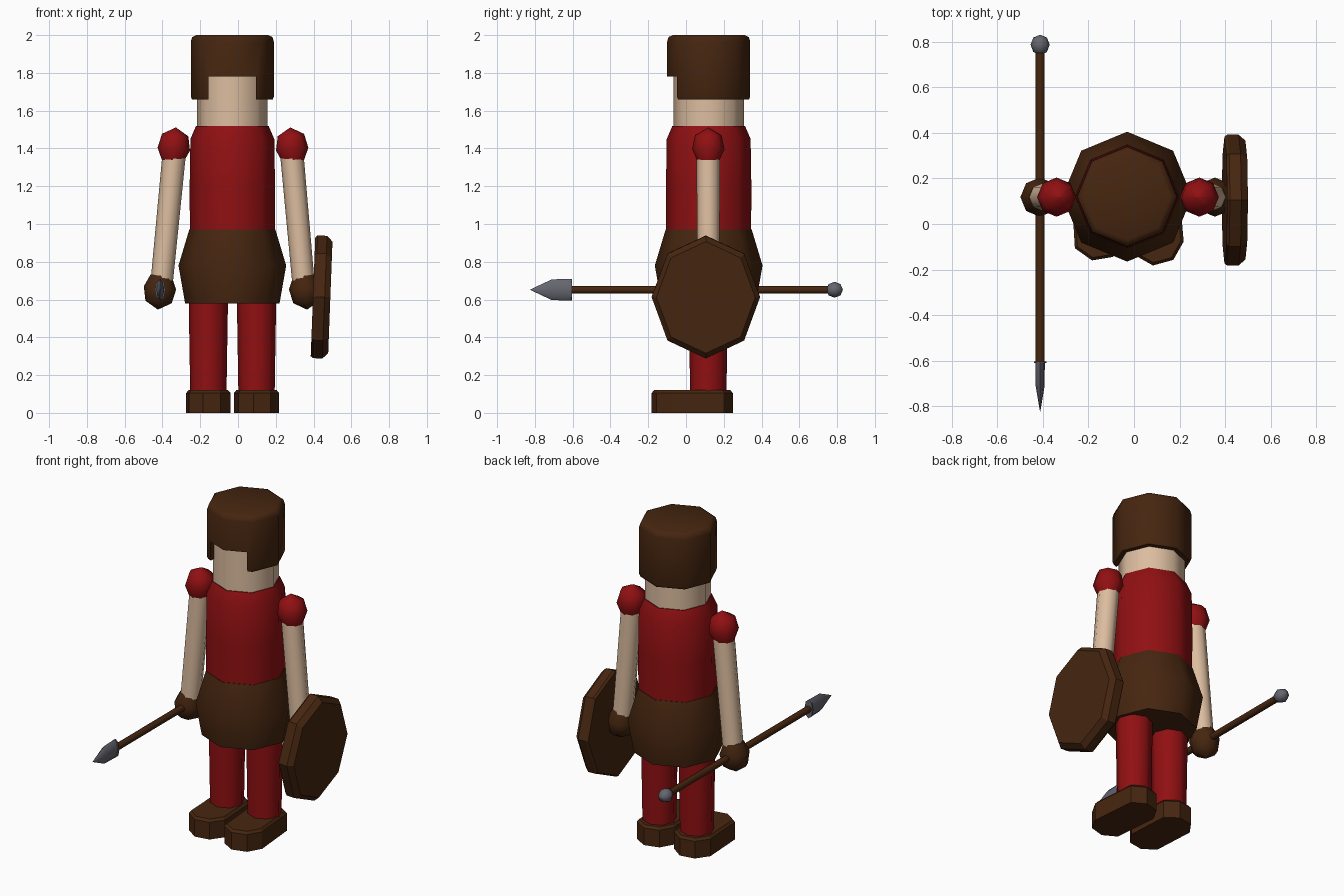
import bpy, bmesh, math
from mathutils import Matrix, Vector

if "Cube" in bpy.data.objects:
    bpy.data.objects.remove(bpy.data.objects["Cube"])


def material(name, rgb):
    m = bpy.data.materials.new(name)
    m.diffuse_color = (*rgb, 1)
    m.use_nodes = True
    m.node_tree.nodes["Principled BSDF"].inputs["Base Color"].default_value = m.diffuse_color
    return m


BROWN = material("brown_leather", (0.061, 0.019, 0.005))
RED = material("red_cloth", (0.28, 0.005, 0.006))
SKIN = material("skin", (0.72, 0.51, 0.35))
STEEL = material("grey_steel", (0.13, 0.13, 0.16))


def finish(name, bm, mat, matrix=Matrix(), smooth=None):
    bmesh.ops.remove_doubles(bm, verts=bm.verts, dist=1e-5)
    bmesh.ops.recalc_face_normals(bm, faces=bm.faces)
    bm.transform(matrix)
    me = bpy.data.meshes.new(name)
    bm.to_mesh(me)
    bm.free()
    me.materials.append(mat)
    ob = bpy.data.objects.new(name, me)
    bpy.context.collection.objects.link(ob)
    if smooth:
        smooth_by_angle(ob, smooth)
    return ob


def smooth_by_angle(ob, degrees):
    bpy.ops.object.select_all(action='DESELECT')
    ob.select_set(True)
    bpy.context.view_layer.objects.active = ob
    bpy.ops.object.shade_smooth_by_angle(angle=math.radians(degrees))


def loft(name, mat, profile, matrix=Matrix(), n=8, start=0, scale=(1, 1),
         toe=0, smooth=None):
    """Stack n-sided rings from (radius, height) pairs; toe pulls the front out."""
    bm = bmesh.new()
    rings = []
    for r, z in profile:
        ring = []
        for i in range(n):
            a = math.radians(start) + i * math.tau / n
            y = r * math.sin(a) * scale[1]
            if y < -1e-4:
                y -= toe
            ring.append(bm.verts.new((r * math.cos(a) * scale[0], y, z)))
        rings.append(ring)
    for lo, hi in zip(rings, rings[1:]):
        for i in range(n):
            j = (i + 1) % n
            bm.faces.new((lo[i], lo[j], hi[j], hi[i]))
    bm.faces.new(rings[0][::-1])
    bm.faces.new(rings[-1])
    return finish(name, bm, mat, matrix, smooth)


def at(x, y, z):
    return Matrix.Translation((x, y, z))


CX, CY = -0.03, 0.12
body = at(CX, CY, 0)

# Trunk and head
loft("tunic", RED, [(0.225, 0.97), (0.226, 1.2), (0.222, 1.45), (0.192, 1.52)],
     body, smooth=50)
loft("skirt", BROWN, [(0.25, 0.58), (0.285, 0.78), (0.228, 0.97)], body, smooth=50)
loft("head", SKIN, [(0.186, 1.5), (0.186, 1.9)], body, smooth=50)

# Helmet with a face opening
helmet = loft("helmet", BROWN, [(0.214, 1.66), (0.22, 1.675), (0.22, 1.965),
                                (0.212, 1.99), (0.19, 2.0)], body)
bm = bmesh.new()
bmesh.ops.create_cube(bm, size=1, matrix=at(CX, -0.125, 1.64)
                      @ Matrix.Diagonal((0.25, 0.35, 0.28, 1)))
cutter = finish("face_cutter", bm, BROWN)
cutter.hide_render = True
mod = helmet.modifiers.new("face_opening", 'BOOLEAN')
mod.operation, mod.solver, mod.object = 'DIFFERENCE', 'EXACT', cutter
bpy.context.view_layer.objects.active = helmet
bpy.ops.object.modifier_apply(modifier=mod.name)
bpy.data.objects.remove(cutter)
smooth_by_angle(helmet, 50)

# Legs and boots
for side, x, turn, toe in (("right", -0.157, -103, 0.17), ("left", 0.098, -97, 0.19)):
    loft(side + "_leg", RED, [(0.096, 0.1), (0.104, 0.6)], at(x, 0.118, 0), smooth=50)
    loft(side + "_boot", BROWN, [(0.121, 0), (0.121, 0.105), (0.108, 0.12)],
         at(x, 0.128, 0), start=turn, toe=toe)

# Arms, shoulders and hands
BALL = [(0.056, -0.086), (0.086, -0.02), (0.07, 0.055), (0.001, 0.095)]
for side, sx, hx, tilt in (("right", -0.338, -0.415, 1), ("left", 0.285, 0.357, -1)):
    top = Vector((sx, 0.118, 1.37))
    low = Vector((hx + tilt * 0.01, 0.118, 0.68))
    axis = top - low
    turn = Vector((0, 0, 1)).rotation_difference(axis).to_matrix().to_4x4()
    loft(side + "_arm", SKIN, [(0.059, 0), (0.062, axis.length)],
         Matrix.Translation(low) @ turn, smooth=50)
    loft(side + "_shoulder", RED, BALL, at(sx, 0.118, 1.416) @ turn, smooth=50)
    loft(side + "_hand", BROWN, BALL, at(hx, 0.118, 0.642) @ turn
         @ Matrix.Rotation(math.pi, 4, 'X'), smooth=50)

# Spear: shaft, butt ball and flattened blade along the y axis
forward = at(-0.412, 0, 0.652) @ Matrix.Rotation(math.pi / 2, 4, 'X')
loft("spear_shaft", BROWN, [(0.02, -0.76), (0.02, 0.62)], forward, smooth=50)
loft("spear_butt", STEEL, [(0.002, -0.83), (0.03, -0.818), (0.042, -0.787),
                           (0.03, -0.755), (0.002, -0.742)], forward, smooth=50)
loft("spear_blade", STEEL, [(0.057, 0.61), (0.055, 0.71), (0.001, 0.825)],
     forward, scale=(0.36, 1), smooth=40)
loft("spear_collar", STEEL, [(0.058, 0.603), (0.058, 0.611)], forward, scale=(0.48, 1))

# Shield facing outward, leaning slightly
lean = (at(0.397, 0.105, 0.615) @ Matrix.Rotation(math.radians(2.2), 4, 'Y')
        @ Matrix.Rotation(math.pi / 2, 4, 'Y'))
loft("shield", BROWN, [(0.97, 0), (1, 0.012), (1, 0.062), (0.91, 0.092)],
     lean, scale=(0.325, 0.287))
